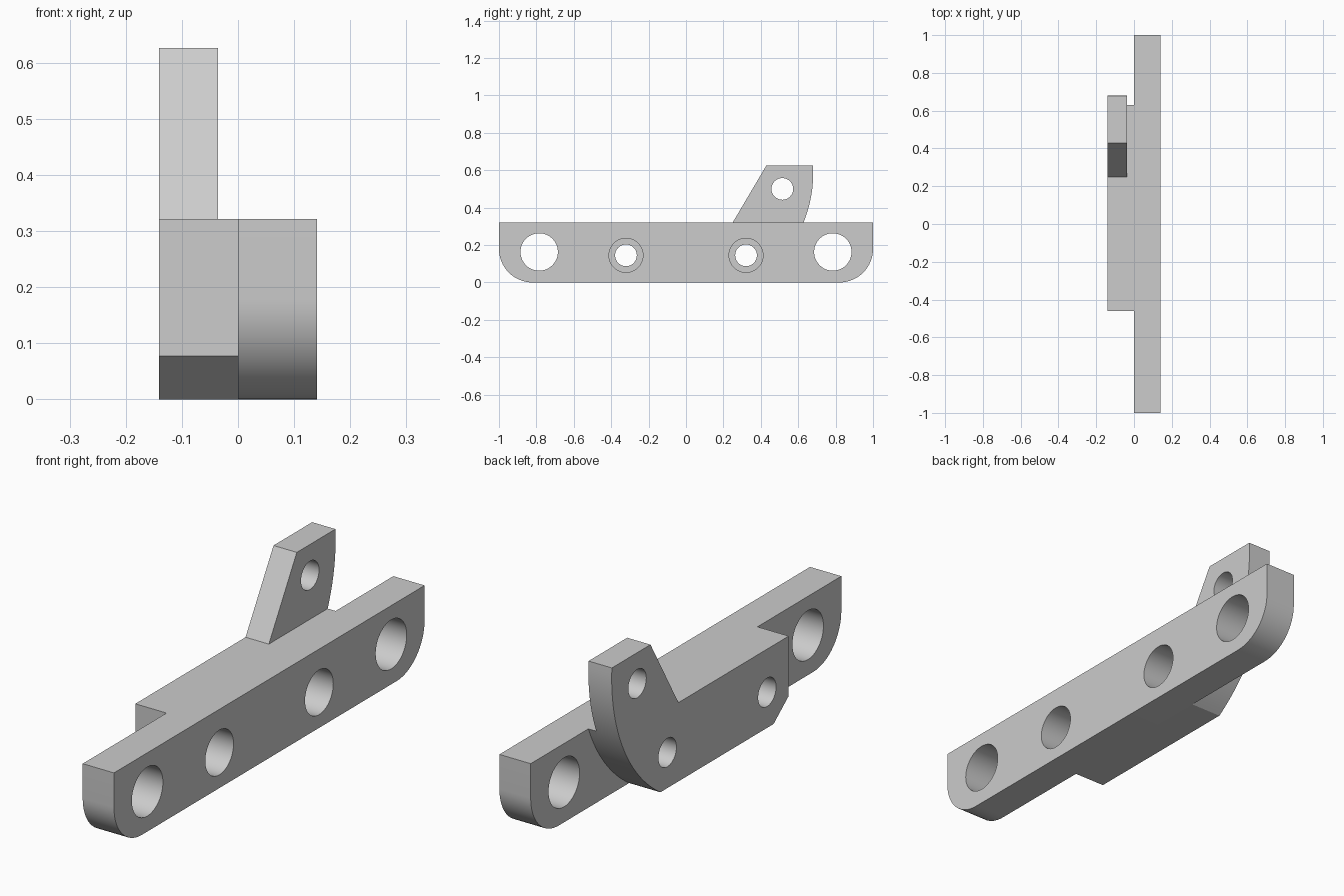
import bpy
import bmesh
from math import asin, cos, degrees, radians, sin
from mathutils import Matrix

cube = bpy.data.objects.get("Cube")
if cube:
    bpy.data.objects.remove(cube, do_unlink=True)

grey = bpy.data.materials.new("plain_grey")
grey.use_nodes = True
COLOUR = (0.604, 0.604, 0.604, 1)
grey.diffuse_color = COLOUR
grey.node_tree.nodes["Principled BSDF"].inputs["Base Color"].default_value = COLOUR


def arc(cy, cz, r, start, end, steps):
    """Points of a circular arc in the y-z plane, angles in degrees."""
    angles = [radians(start + (end - start) * i / steps) for i in range(steps + 1)]
    return [(cy + r * cos(a), cz + r * sin(a)) for a in angles]


def add_loop(curve, points):
    spline = curve.splines.new("POLY")
    spline.points.add(len(points) - 1)
    for point, (y, z) in zip(spline.points, points):
        point.co = (y, z, 0, 1)
    spline.use_cyclic_u = True


def slab(name, profile, holes, x0, x1):
    """Solid with a y-z outline and round holes (y, z, radius), from x0 to x1."""
    curve = bpy.data.curves.new(name + "_outline", "CURVE")
    curve.dimensions = "2D"
    curve.fill_mode = "BOTH"
    curve.extrude = (x1 - x0) / 2
    add_loop(curve, profile)
    for y, z, r in holes:
        add_loop(curve, arc(y, z, r, 0, 360, 48)[:-1])
    outline = bpy.data.objects.new(name + "_outline", curve)
    bpy.context.collection.objects.link(outline)
    bpy.context.view_layer.update()
    evaluated = outline.evaluated_get(bpy.context.evaluated_depsgraph_get())
    mesh = bpy.data.meshes.new_from_object(evaluated)
    bpy.data.objects.remove(outline, do_unlink=True)

    # Stand the outline upright, weld caps to walls
    turn = Matrix(((0, 0, 1), (1, 0, 0), (0, 1, 0))).to_4x4()
    mesh.transform(Matrix.Translation(((x0 + x1) / 2, 0, 0)) @ turn)
    bm = bmesh.new()
    bm.from_mesh(mesh)
    bmesh.ops.remove_doubles(bm, verts=bm.verts, dist=0.0001)
    bmesh.ops.recalc_face_normals(bm, faces=bm.faces)
    bm.to_mesh(mesh)
    bm.free()
    mesh.name = name
    mesh.materials.clear()
    mesh.materials.append(grey)
    obj = bpy.data.objects.new(name, mesh)
    bpy.context.collection.objects.link(obj)
    bpy.ops.object.select_all(action="DESELECT")
    obj.select_set(True)
    bpy.context.view_layer.objects.active = obj
    bpy.ops.object.shade_smooth_by_angle(angle=radians(25))


TOP, SIDE, STEP = 0.321, 0.141, -0.036
TAB_TOP, ROUND = 0.626, 0.18
END_Y, MID_Y = 0.785, 0.321


def hole_pair(y, z, r):
    return [(-y, z, r), (y, z, r)]


# Long bar with rounded lower corners, large end holes and counterbores
bar_profile = [(-1, TOP)]
bar_profile += arc(-1 + ROUND, ROUND, ROUND, 180, 270, 16)
bar_profile += arc(1 - ROUND, ROUND, ROUND, 270, 360, 16)
bar_profile += [(1, TOP)]
bar_holes = hole_pair(END_Y, 0.163, 0.10) + hole_pair(MID_Y, 0.145, 0.091)
slab("long_bar", bar_profile, bar_holes, 0, SIDE)

# Side plate: chamfered at the front, curved at the back
CY, CZ, R = -0.02, 0.584, 0.70


def sweep(z):
    """Angle on the plate's back curve at height z."""
    return degrees(asin((z - CZ) / R))


front_edge = [(-0.46, TOP), (-0.46, 0.077), (-0.363, 0)]
lower = arc(CY, CZ, R, sweep(0), sweep(TOP), 16)
upper = arc(CY, CZ, R, sweep(TOP), sweep(TAB_TOP), 10)
bolt_holes = hole_pair(MID_Y, 0.145, 0.058)

# Filler between bar and plate, flush with the top of the bar
slab("plate_spacer", front_edge + lower, bolt_holes, STEP, 0)

# Outer plate with the raised, pierced tab
slab("side_plate",
     front_edge + lower + upper[1:] + [(0.43, TAB_TOP), (0.25, TOP)],
     bolt_holes + [(0.515, 0.50, 0.058)], -SIDE, STEP)
